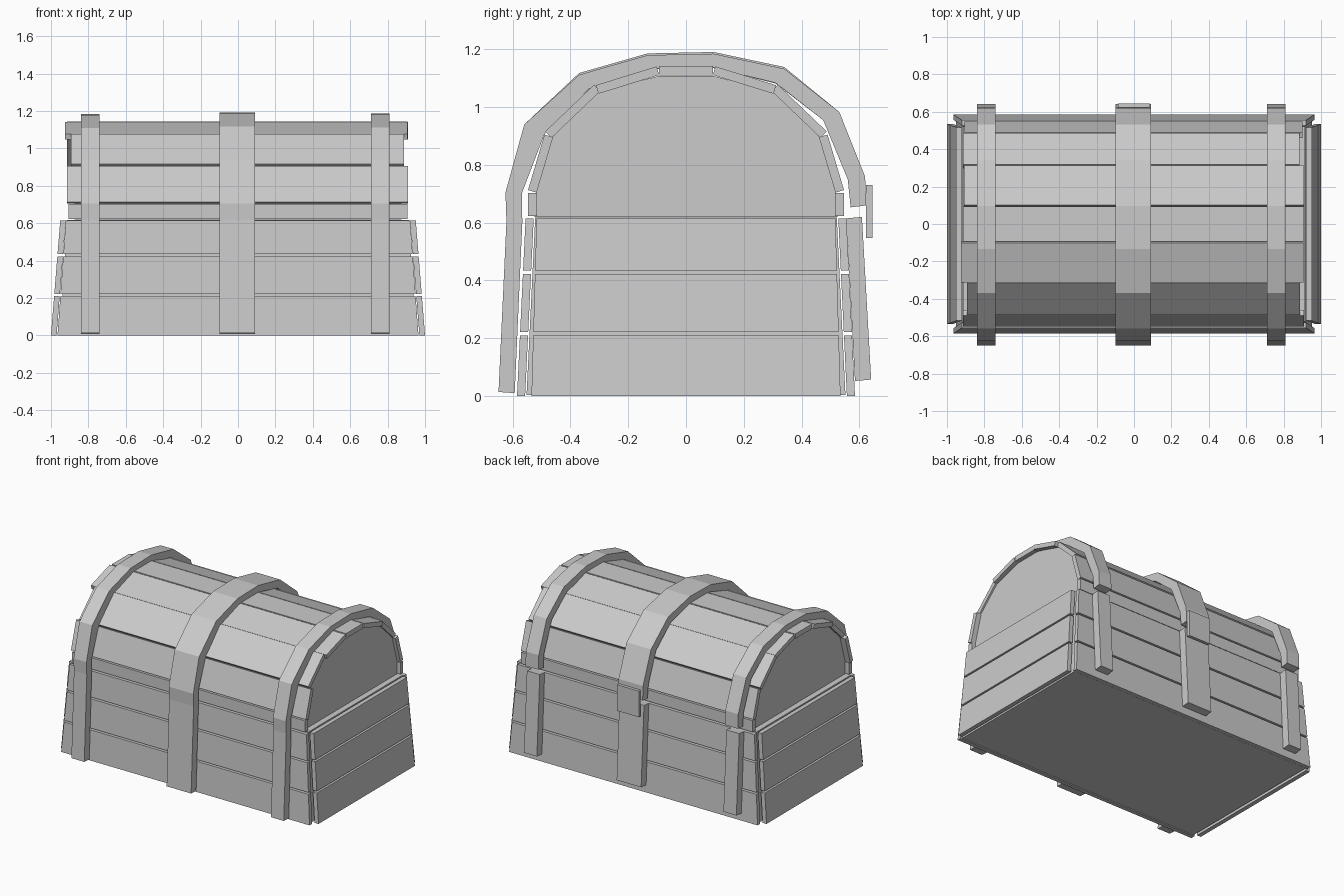
import bpy, bmesh
from mathutils import Vector

if "Cube" in bpy.data.objects:
    bpy.data.objects.remove(bpy.data.objects["Cube"])


def loft(name, rings):
    """Closed flat-faced solid through a series of equal-sized rings."""
    bm = bmesh.new()
    loops = [[bm.verts.new(p) for p in ring] for ring in rings]
    n = len(loops[0])
    for a, b in zip(loops, loops[1:]):
        for i in range(n):
            j = (i + 1) % n
            bm.faces.new((a[i], a[j], b[j], b[i]))
    bm.faces.new(loops[0])
    bm.faces.new(loops[-1])
    bmesh.ops.recalc_face_normals(bm, faces=bm.faces)
    mesh = bpy.data.meshes.new(name)
    bm.to_mesh(mesh)
    bm.free()
    obj = bpy.data.objects.new(name, mesh)
    bpy.context.collection.objects.link(obj)
    return obj


def rect(x0, x1, y0, y1, z):
    return [(x0, y0, z), (x1, y0, z), (x1, y1, z), (x0, y1, z)]


def prism(name, profile, x0, x1):
    """Extrude a yz profile along x."""
    return loft(name, [[(x, y, z) for y, z in profile] for x in (x0, x1)])


def band(name, outer, inner, x0, x1):
    """Bent metal band following matching outer and inner yz paths."""
    return loft(name, [[(x0, *o), (x1, *o), (x1, *i), (x0, *i)]
                       for o, i in zip(outer, inner)])


H = 0.62


def taper(low, high, z):
    return low + (high - low) * z / H


# Inner body
loft("body_core", [rect(-0.953, 0.953, -0.552, 0.552, 0.003),
                   rect(-0.913, 0.913, -0.522, 0.522, 0.618)])

# Body planks, three rows on each wall
for row, (z0, z1) in enumerate([(0.0, 0.21), (0.222, 0.423), (0.435, 0.615)], 1):
    for s, side in ((-1, "front"), (1, "back")):
        rings = []
        for z in (z0, z1):
            w, y = taper(0.965, 0.92, z), taper(0.585, 0.555, z)
            rings.append(rect(-w, w, s * (y - 0.028), s * y, z))
        loft(f"{side}_plank_{row}", rings)
    for s, side in ((-1, "left"), (1, "right")):
        rings = []
        for z in (z0, z1):
            w, x = taper(0.535, 0.517, z), taper(1.0, 0.95, z)
            rings.append(rect(s * (x - 0.03), s * x, -w, w, z))
        loft(f"{side}_end_plank_{row}", rings)

# Solid lid under the planks
half = [(0.525, 0.62), (0.52, 0.70), (0.46, 0.90), (0.30, 1.053), (0.095, 1.108)]
prism("lid_core", half + [(-y, z) for y, z in reversed(half)], -0.875, 0.875)

# Lid planks: outer edge line of each, then its slightly uneven ends
edges = [((0.547, 0.623), (0.547, 0.703)), ((0.547, 0.713), (0.49, 0.905)),
         ((0.487, 0.916), (0.318, 1.078)), ((0.312, 1.076), (0.102, 1.141))]
front_ends = [(-0.905, 0.905), (-0.915, 0.91), (-0.892, 0.887), (-0.925, 0.905)]
back_ends = [(-0.90, 0.90), (-0.905, 0.90), (-0.915, 0.885), (-0.91, 0.91)]
for s, side, ends in ((-1, "front", front_ends), (1, "back", back_ends)):
    for k, ((a, b), (x0, x1)) in enumerate(zip(edges, ends), 1):
        a, b = Vector((s * a[0], a[1])), Vector((s * b[0], b[1]))
        d = (b - a).normalized()
        off = Vector((-d.y, d.x)) * 0.031 * s
        prism(f"lid_{side}_plank_{k}", [a, b, b + off, a + off], x0, x1)
prism("lid_top_plank", [(-0.094, 1.143), (0.094, 1.143),
                        (0.094, 1.109), (-0.094, 1.109)], -0.915, 0.905)

# Metal bands: over the lid, down the front, down the back
lid_outer = [(-0.622, 0.617), (-0.625, 0.705), (-0.56, 0.94), (-0.37, 1.118),
             (-0.133, 1.186), (0.095, 1.191), (0.34, 1.139), (0.531, 0.983),
             (0.62, 0.76), (0.624, 0.66)]
lid_inner = [(-0.567, 0.617), (-0.567, 0.705), (-0.49, 0.906), (-0.335, 1.07),
             (-0.12, 1.139), (0.095, 1.143), (0.31, 1.09), (0.475, 0.955),
             (0.56, 0.75), (0.57, 0.653)]
for name, x0, x1, drop in (("left", -0.84, -0.74, 0.008),
                           ("middle", -0.10, 0.09, 0.0),
                           ("right", 0.71, 0.81, 0.006)):
    lower = [[(y, z - drop * (z > 1)) for y, z in path]
             for path in (lid_outer, lid_inner)]
    band(f"{name}_lid_band", *lower, x0, x1)
    band(f"{name}_front_band", [(-0.649, 0.014), (-0.621, 0.617)],
         [(-0.593, 0.01), (-0.566, 0.617)], x0, x1)
    band(f"{name}_back_band", [(0.641, 0.057), (0.609, 0.62)],
         [(0.585, 0.052), (0.555, 0.615)], x0, x1)

# Clasp plate hanging from the middle lid band
band("clasp", [(0.645, 0.547), (0.645, 0.73)],
     [(0.624, 0.547), (0.624, 0.73)], -0.085, 0.085)
